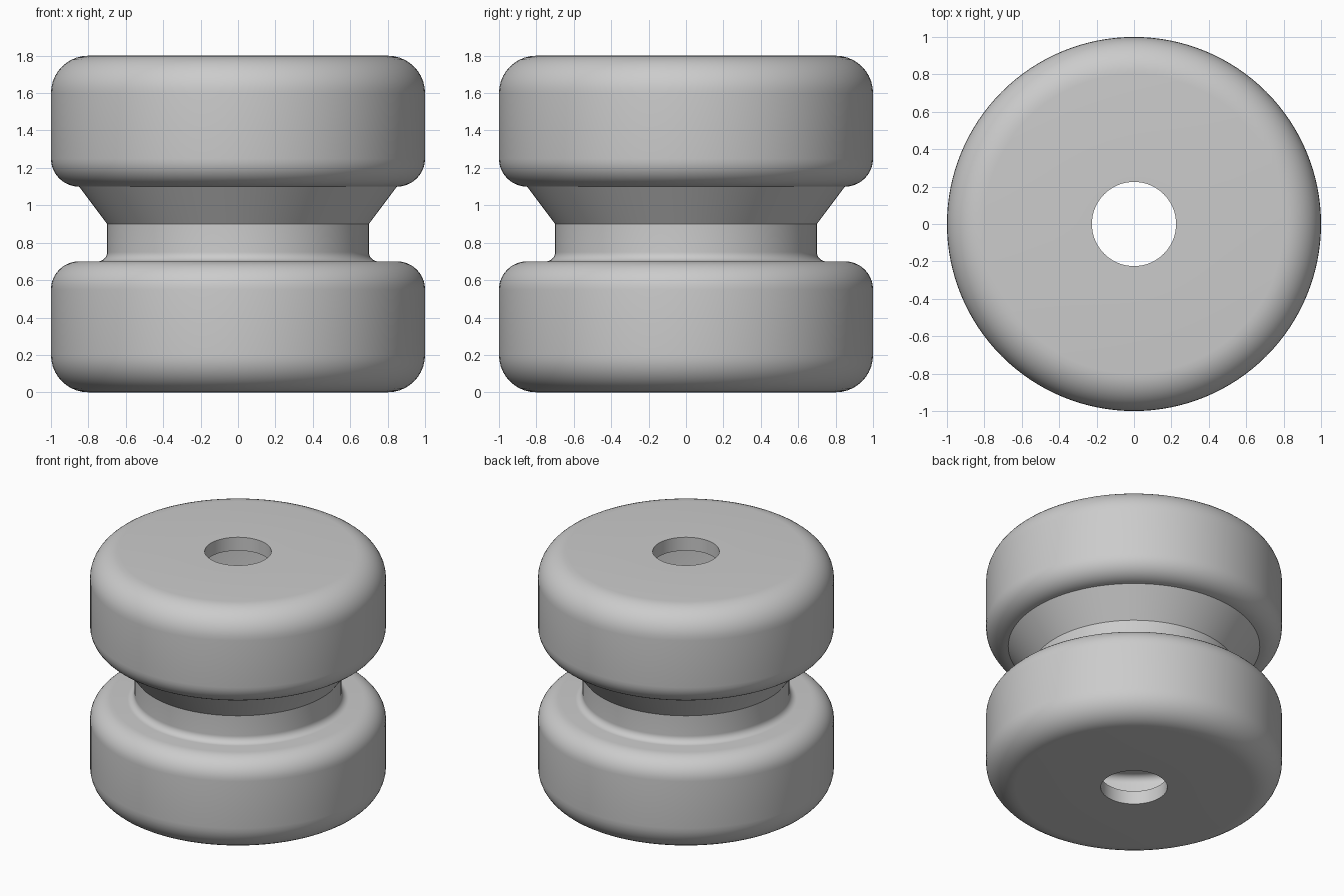
import bpy, bmesh, math
from mathutils import Vector

cube = bpy.data.objects.get("Cube")
if cube:
    bpy.data.objects.remove(cube, do_unlink=True)

SEGMENTS = 128
ARC_STEPS = 10
HOLE = 0.225

# Hollow wall outline as (radius, height, corner rounding)
outer = [(HOLE, 0, 0), (1, 0, 0.2), (1, 0.7, 0.15), (0.7, 0.7, 0.05), (0.7, 0.9, 0),
         (0.85, 1.1, 0), (1, 1.1, 0.15), (1, 1.8, 0.2), (HOLE, 1.8, 0)]
inner = [(HOLE, 1.7, 0), (0.9, 1.7, 0.1), (0.9, 1.2, 0.05), (0.8, 1.2, 0), (0.6, 0.933, 0),
         (0.6, 0.6, 0.15), (0.9, 0.6, 0.05), (0.9, 0.1, 0.1), (HOLE, 0.1, 0)]


def rounded(corners):
    """Replace each right-angled corner that has a radius by an arc."""
    points = []
    for i, (x, z, radius) in enumerate(corners):
        here = Vector((x, z))
        if radius == 0:
            points.append(here)
            continue
        before = (Vector(corners[i - 1][:2]) - here).normalized() * radius
        after = (Vector(corners[i + 1][:2]) - here).normalized() * radius
        centre = here + before + after
        for step in range(ARC_STEPS + 1):
            a = math.pi / 2 * step / ARC_STEPS
            points.append(centre - after * math.cos(a) - before * math.sin(a))
    return points


# Spin the closed outline around the vertical axis
bm = bmesh.new()
verts = [bm.verts.new((p.x, 0, p.y)) for p in rounded(outer + inner)]
edges = [bm.edges.new((v, verts[i - 1])) for i, v in enumerate(verts)]
bmesh.ops.spin(bm, geom=verts + edges, cent=(0, 0, 0), axis=(0, 0, 1),
               angle=math.tau, steps=SEGMENTS, use_merge=True)
bmesh.ops.remove_doubles(bm, verts=bm.verts, dist=0.0001)
bmesh.ops.recalc_face_normals(bm, faces=bm.faces)
mesh = bpy.data.meshes.new("grooved_spool")
bm.to_mesh(mesh)
bm.free()

spool = bpy.data.objects.new("grooved_spool", mesh)
bpy.context.collection.objects.link(spool)

# Plain grey colour
grey = bpy.data.materials.new("light_grey")
grey.use_nodes = True
colour = (0.6, 0.6, 0.6, 1)
grey.diffuse_color = colour
grey.node_tree.nodes["Principled BSDF"].inputs["Base Color"].default_value = colour
mesh.materials.append(grey)

# Smooth rounding with crisp rims
bpy.ops.object.select_all(action="DESELECT")
spool.select_set(True)
bpy.context.view_layer.objects.active = spool
bpy.ops.object.shade_smooth_by_angle(angle=math.radians(30))
